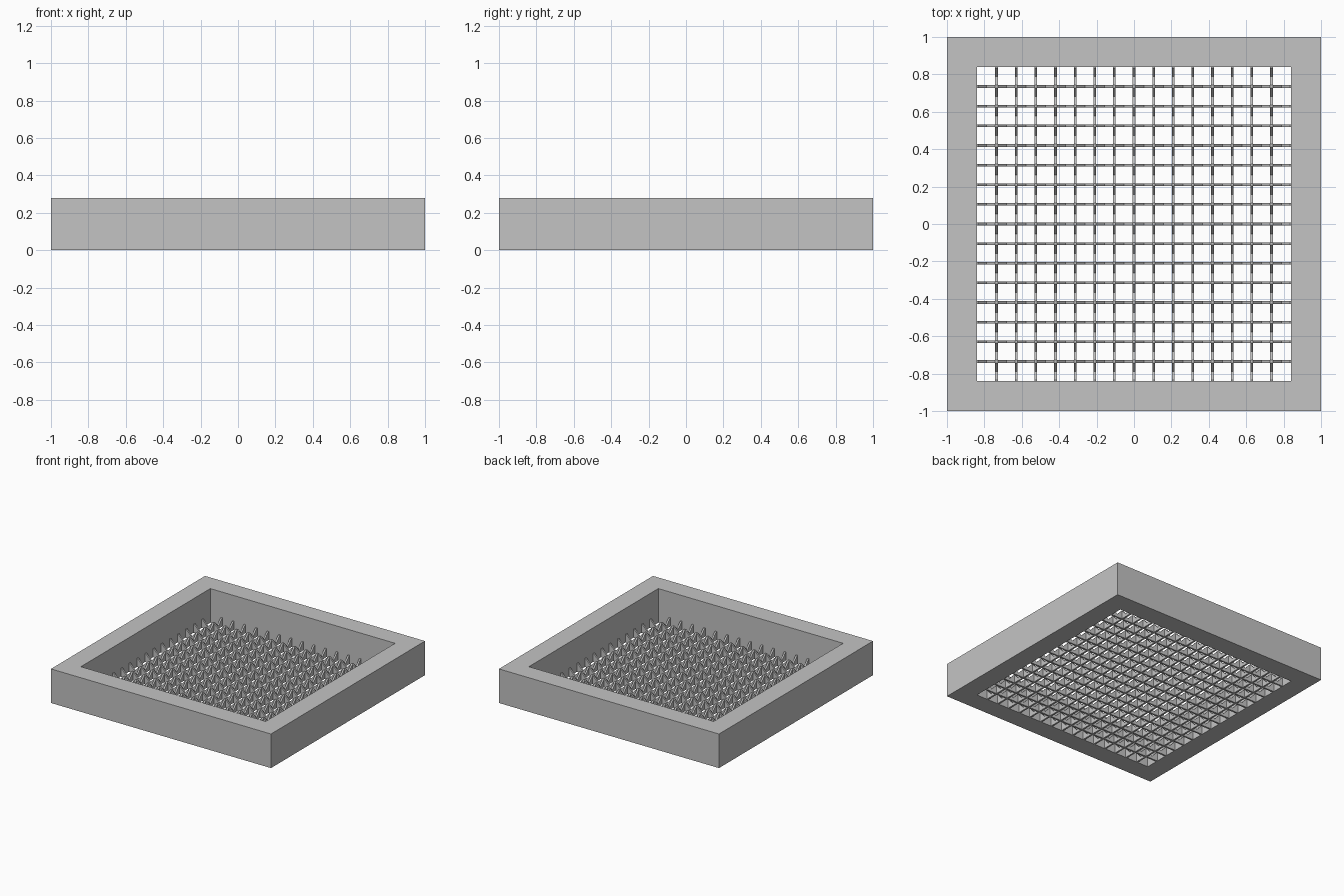
import bpy, bmesh
from mathutils import Matrix

cube = bpy.data.objects.get("Cube")
if cube:
    bpy.data.objects.remove(cube, do_unlink=True)

OUTER, INNER, HEIGHT = 1.0, 0.84, 0.28
CELLS = 16
PITCH = 2 * INNER / CELLS
THICK = 0.014
PEAK, VALLEY = 0.07, 0.022

grey = bpy.data.materials.new("light_grey")
grey.use_nodes = True
colour = (0.55, 0.55, 0.55, 1)
grey.diffuse_color = colour
grey.node_tree.nodes["Principled BSDF"].inputs["Base Color"].default_value = colour


def make_object(name, bm):
    bmesh.ops.recalc_face_normals(bm, faces=bm.faces)
    mesh = bpy.data.meshes.new(name)
    bm.to_mesh(mesh)
    bm.free()
    mesh.materials.append(grey)
    obj = bpy.data.objects.new(name, mesh)
    bpy.context.collection.objects.link(obj)
    return obj


# Square frame: four mitred sides between an outer and an inner ring
def ring(bm, half, z):
    corners = [(-1, -1), (1, -1), (1, 1), (-1, 1)]
    return [bm.verts.new((x * half, y * half, z)) for x, y in corners]


bm = bmesh.new()
rings = [ring(bm, OUTER, 0), ring(bm, OUTER, HEIGHT),
         ring(bm, INNER, HEIGHT), ring(bm, INNER, 0)]
for a, b in zip(rings, rings[1:] + rings[:1]):
    for i in range(4):
        j = (i + 1) % 4
        bm.faces.new((a[i], a[j], b[j], b[i]))
make_object("frame", bm)


# Notched divider: high at every crossing, with a V cut in each cell
def divider_profile():
    points = []
    for i in range(CELLS + 1):
        u = -INNER + i * PITCH
        for side in (-1, 1):
            edge = u + side * THICK / 2
            if abs(edge) <= INNER:
                points.append((edge, PEAK))
            else:
                points.append((u, PEAK))
        if i < CELLS:
            points.append((u + PITCH / 2, VALLEY))
    return points


def make_dividers(name, angle):
    bm = bmesh.new()
    for row in range(1, CELLS):
        y = -INNER + row * PITCH
        columns = []
        for u, z in divider_profile():
            if columns and abs(columns[-1][0].co.x - u) < 1e-5:
                continue
            columns.append([bm.verts.new((u, y + s * THICK / 2, h))
                            for s, h in ((-1, 0), (1, 0), (1, z), (-1, z))])
        for a, b in zip(columns, columns[1:]):
            for i in range(4):
                j = (i + 1) % 4
                bm.faces.new((a[i], a[j], b[j], b[i]))
        bm.faces.new(columns[0])
        bm.faces.new(columns[-1])
    bm.transform(Matrix.Rotation(angle, 4, 'Z'))
    make_object(name, bm)


make_dividers("cross_dividers", 0)
make_dividers("lengthwise_dividers", 1.5707963)
